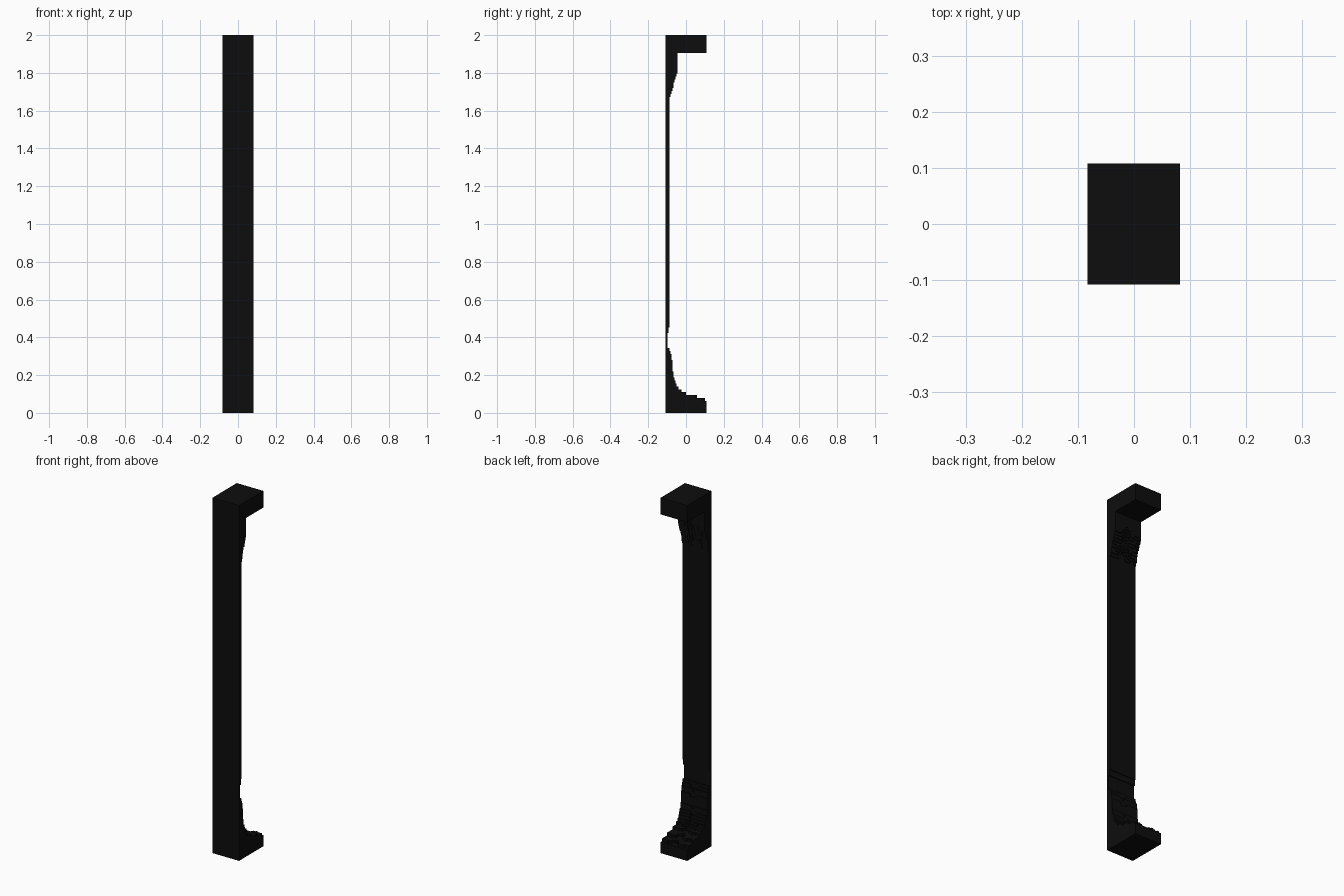
import bpy, bmesh, math

if "Cube" in bpy.data.objects:
    bpy.data.objects.remove(bpy.data.objects["Cube"])

X0, X1 = -0.083, 0.082
FRONT, BACK = -0.108, 0.108
NX, NZ = 12, 128
DX, DZ = (X1 - X0) / NX, 2.0 / NZ

# (height, depth position) of the stepped rear face, from floor to cap
PROFILE = [(0, .108), (.05, .108), (.07, .10), (.082, .075), (.09, .045),
           (.10, .005), (.115, -.025), (.14, -.047), (.19, -.064), (.24, -.072),
           (.31, -.076), (.33, -.085), (.355, -.097), (.42, -.097), (.46, -.087),
           (1.66, -.087), (1.74, -.065), (1.80, -.047), (1.9, -.045)]


def rear(i, k):
    """Depth of the rear face in one grid cell; outside the grid it is the front plane."""
    if not (0 <= i < NX and 0 <= k < NZ):
        return FRONT
    z = (k + 0.5) * DZ
    if z > 1.9:
        return BACK
    # uneven, eroded look on the two flared ends
    bump = (0.5 + 0.5 * math.sin(i * 1.1 + 1.2)) * math.sin(math.pi * (i + 0.5) / NX)
    if 0.06 < z < 0.33:
        z += 0.014 * bump
    elif z > 1.66:
        z = max(1.66, z - 0.05 * bump)
    for (za, ya), (zb, yb) in zip(PROFILE, PROFILE[1:]):
        if za <= z <= zb:
            y = ya + (yb - ya) * (z - za) / (zb - za)
            return FRONT + round((y - FRONT) / 0.0052) * 0.0052 if z > 0.06 else BACK
    return PROFILE[-1][1]


bm = bmesh.new()


def quad(*pts):
    bm.faces.new([bm.verts.new(p) for p in pts])


# Flat front face
quad((X0, FRONT, 0), (X1, FRONT, 0), (X1, FRONT, 2), (X0, FRONT, 2))

# Stepped rear face, with risers between cells of different depth (also sides, top, base)
for i in range(NX + 1):
    for k in range(NZ + 1):
        x, z = X0 + i * DX, k * DZ
        h = rear(i, k)
        left, below = rear(i - 1, k), rear(i, k - 1)
        if i < NX and k < NZ:
            quad((x, h, z), (x, h, z + DZ), (x + DX, h, z + DZ), (x + DX, h, z))
        if k < NZ and abs(h - left) > 1e-5:
            quad((x, left, z), (x, left, z + DZ), (x, h, z + DZ), (x, h, z))
        if i < NX and abs(h - below) > 1e-5:
            quad((x, below, z), (x, h, z), (x + DX, h, z), (x + DX, below, z))

bmesh.ops.remove_doubles(bm, verts=bm.verts, dist=1e-5)

mesh = bpy.data.meshes.new("pillar")
bm.to_mesh(mesh)
bm.free()
pillar = bpy.data.objects.new("pillar", mesh)
bpy.context.collection.objects.link(pillar)

# Near-black stone
black = bpy.data.materials.new("near black")
black.diffuse_color = (0.004, 0.004, 0.004, 1)
black.use_nodes = True
black.node_tree.nodes["Principled BSDF"].inputs["Base Color"].default_value = black.diffuse_color
mesh.materials.append(black)
